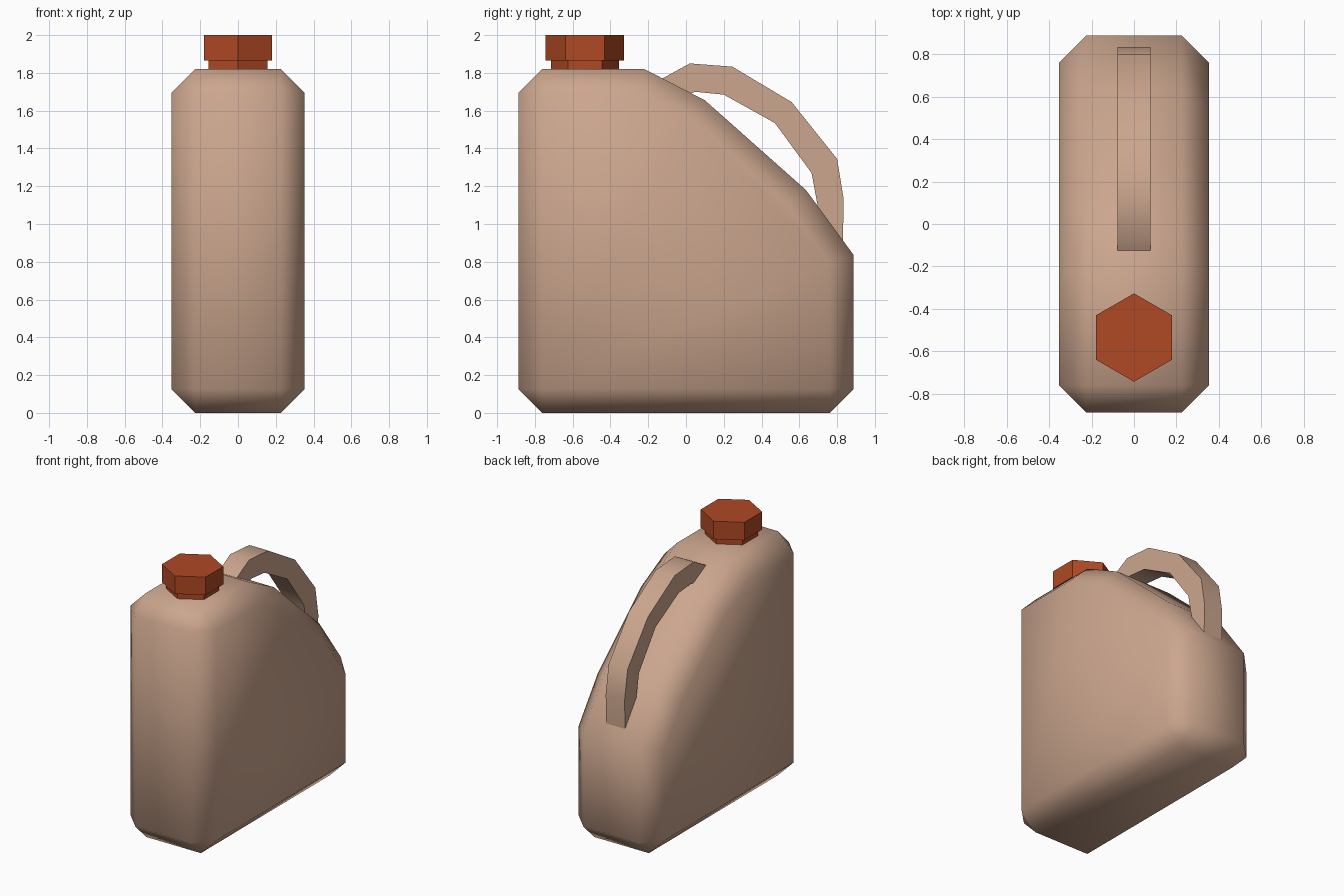
import bpy, bmesh, math

if "Cube" in bpy.data.objects:
    bpy.data.objects.remove(bpy.data.objects["Cube"])


def material(name, rgb):
    m = bpy.data.materials.new(name)
    m.diffuse_color = (*rgb, 1)
    m.use_nodes = True
    m.node_tree.nodes["Principled BSDF"].inputs["Base Color"].default_value = m.diffuse_color
    return m


TAN = material("tan plastic", (0.60, 0.38, 0.27))
RUST = material("rust orange", (0.43, 0.066, 0.018))


def add_object(name, bm, mat):
    bmesh.ops.recalc_face_normals(bm, faces=bm.faces[:])
    mesh = bpy.data.meshes.new(name)
    bm.to_mesh(mesh)
    bm.free()
    mesh.materials.append(mat)
    ob = bpy.data.objects.new(name, mesh)
    bpy.context.collection.objects.link(ob)
    return ob


def shade(ob, degrees):
    bpy.ops.object.select_all(action='DESELECT')
    ob.select_set(True)
    bpy.context.view_layer.objects.active = ob
    bpy.ops.object.shade_smooth_by_angle(angle=math.radians(degrees))


# Body: side profile extruded across x, right-angled edges chamfered
profile = [(-0.888, 0), (0.888, 0), (0.888, 0.835), (0.635, 1.18),
           (0.10, 1.655), (-0.22, 1.82), (-0.888, 1.82)]
W = 0.353
bm = bmesh.new()
n = len(profile)
left = [bm.verts.new((-W, y, z)) for y, z in profile]
right = [bm.verts.new((W, y, z)) for y, z in profile]
bm.faces.new(left)
bm.faces.new(right[::-1])
for i in range(n):
    j = (i + 1) % n
    bm.faces.new((left[i], right[i], right[j], left[j]))
bmesh.ops.recalc_face_normals(bm, faces=bm.faces[:])
sharp = [e for e in bm.edges if e.calc_face_angle() > 1.0]
bmesh.ops.bevel(bm, geom=sharp, offset=0.127, offset_type='OFFSET',
                segments=1, profile=0.5, affect='EDGES', clamp_overlap=True)
body = add_object("jug_body", bm, TAN)
shade(body, 80)

# Handle: arched strap, paired outer and inner points swept across x
outer = [(-0.13, 1.768), (0.02, 1.85), (0.245, 1.833), (0.56, 1.645),
         (0.80, 1.345), (0.835, 1.13), (0.83, 0.88)]
inner = [(-0.06, 1.66), (0.05, 1.70), (0.20, 1.685), (0.47, 1.535),
         (0.665, 1.27), (0.70, 1.08), (0.69, 0.92)]
bm = bmesh.new()
rings = []
for (y0, z0), (y1, z1) in zip(outer, inner):
    rings.append([bm.verts.new(p) for p in ((-0.078, y0, z0), (0.078, y0, z0),
                                            (0.078, y1, z1), (-0.078, y1, z1))])
for a, b in zip(rings, rings[1:]):
    for k in range(4):
        m = (k + 1) % 4
        bm.faces.new((a[k], a[m], b[m], b[k]))
bm.faces.new(rings[0])
bm.faces.new(rings[-1][::-1])
handle = add_object("handle", bm, TAN)
shade(handle, 40)


# Neck and cap: flat hexagonal prisms with a corner facing the front
def hexagon(name, radius, z0, z1):
    bm = bmesh.new()
    pts = [(radius * math.sin(i * math.pi / 3),
            -0.535 + radius * math.cos(i * math.pi / 3)) for i in range(6)]
    low = [bm.verts.new((x, y, z0)) for x, y in pts]
    high = [bm.verts.new((x, y, z1)) for x, y in pts]
    bm.faces.new(low)
    bm.faces.new(high)
    for i in range(6):
        j = (i + 1) % 6
        bm.faces.new((low[i], low[j], high[j], high[i]))
    return add_object(name, bm, RUST)


hexagon("neck", 0.18, 1.80, 1.87)
hexagon("cap", 0.208, 1.866, 2.0)
